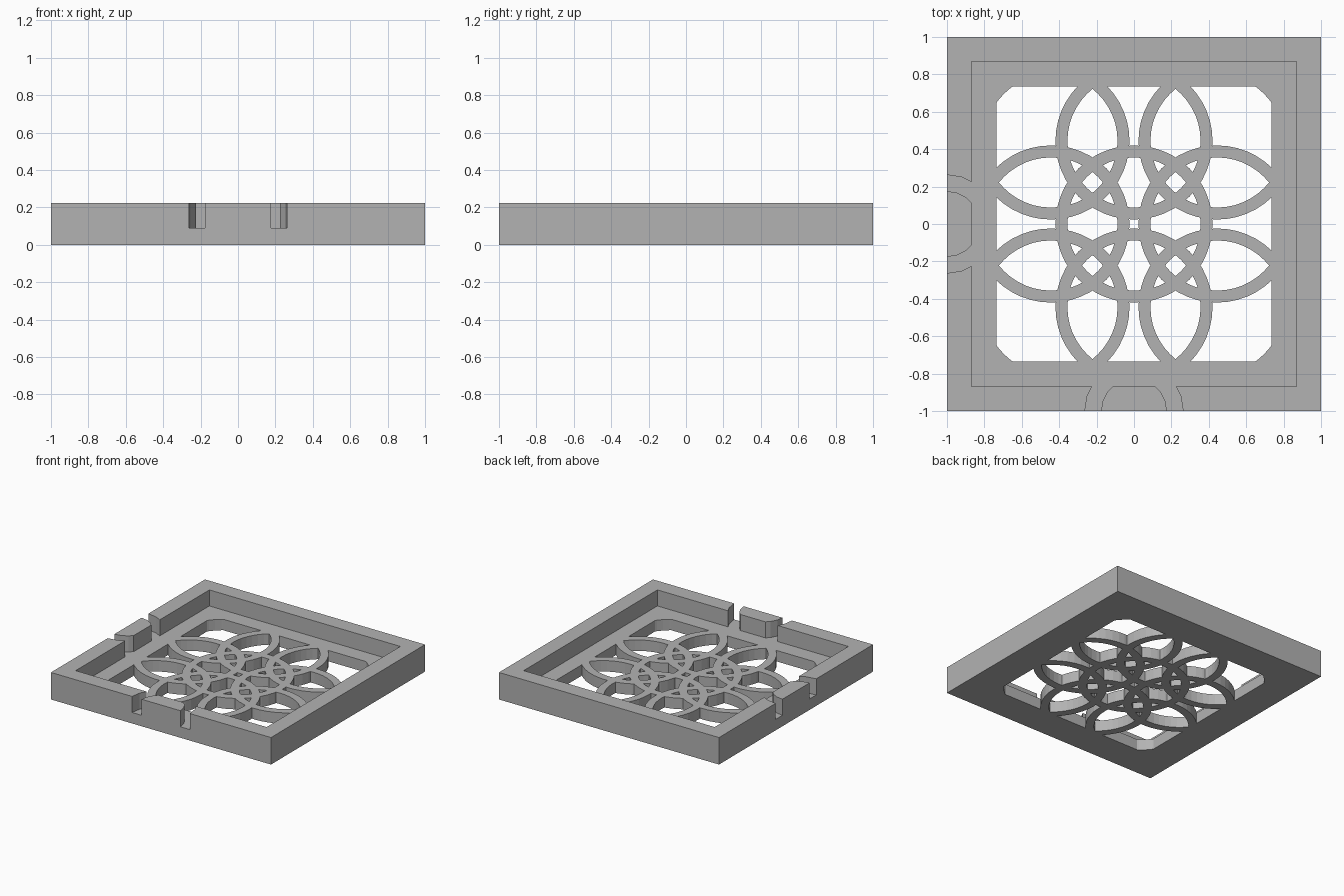
import bpy
import bmesh
from math import cos, sin, tau

cube = bpy.data.objects.get("Cube")
if cube:
    bpy.data.objects.remove(cube, do_unlink=True)

HEIGHT, FLOOR = 0.222, 0.09
WALL_INNER, OPENING = 0.868, 0.735
PITCH, R_IN, R_OUT = 0.444, 0.356, 0.42

grey = bpy.data.materials.new("plain grey")
grey.use_nodes = True
colour = (0.45, 0.45, 0.45, 1)
grey.diffuse_color = colour
grey.node_tree.nodes["Principled BSDF"].inputs["Base Color"].default_value = colour


def finish(name, bm):
    bmesh.ops.recalc_face_normals(bm, faces=bm.faces)
    mesh = bpy.data.meshes.new(name)
    bm.to_mesh(mesh)
    bm.free()
    mesh.materials.append(grey)
    obj = bpy.data.objects.new(name, mesh)
    bpy.context.collection.objects.link(obj)
    return obj


def slab(name, half, z0, z1):
    """Square block centred on the origin."""
    bm = bmesh.new()
    bmesh.ops.create_cube(bm, size=1)
    bmesh.ops.scale(bm, vec=(2 * half, 2 * half, z1 - z0), verts=bm.verts)
    bmesh.ops.translate(bm, vec=(0, 0, (z0 + z1) / 2), verts=bm.verts)
    return finish(name, bm)


def ring(name, centre, r_in, r_out, z0, z1, sides):
    """Flat ring with a rectangular cross-section."""
    bm = bmesh.new()
    section = [(r_in, z0), (r_out, z0), (r_out, z1), (r_in, z1)]
    loops = []
    for i in range(sides):
        a = tau * i / sides
        loops.append([bm.verts.new((centre[0] + r * cos(a), centre[1] + r * sin(a), z))
                      for r, z in section])
    for i in range(sides):
        a, b = loops[i], loops[(i + 1) % sides]
        for k in range(4):
            n = (k + 1) % 4
            bm.faces.new((a[k], b[k], b[n], a[n]))
    return finish(name, bm)


def combine(target, tool, operation):
    """Apply a boolean and discard the tool."""
    mod = target.modifiers.new(operation, 'BOOLEAN')
    mod.operation, mod.object, mod.solver = operation, tool, 'EXACT'
    bpy.context.view_layer.update()
    graph = bpy.context.evaluated_depsgraph_get()
    result = bpy.data.meshes.new_from_object(target.evaluated_get(graph))
    target.modifiers.clear()
    target.data = result
    bpy.data.objects.remove(tool, do_unlink=True)


# Tray: block with a shallow pocket and a square opening in its floor
tray = slab("lattice_tray", 1, 0, HEIGHT)
combine(tray, slab("pocket_cutter", WALL_INNER, FLOOR, 1), 'DIFFERENCE')
combine(tray, slab("opening_cutter", OPENING, -1, 1), 'DIFFERENCE')

# Curved slots through the front and right-hand walls
for centre in ((0, -1), (-1, 0)):
    combine(tray, ring("slot_cutter", centre, 0.176, 0.263, FLOOR, 1, 20), 'DIFFERENCE')

# Lattice: nine overlapping rings fused to the floor
for i in (-1, 0, 1):
    for j in (-1, 0, 1):
        combine(tray, ring("lattice_ring", (i * PITCH, j * PITCH), R_IN, R_OUT, 0, FLOOR, 48), 'UNION')

for poly in tray.data.polygons:
    poly.use_smooth = False
